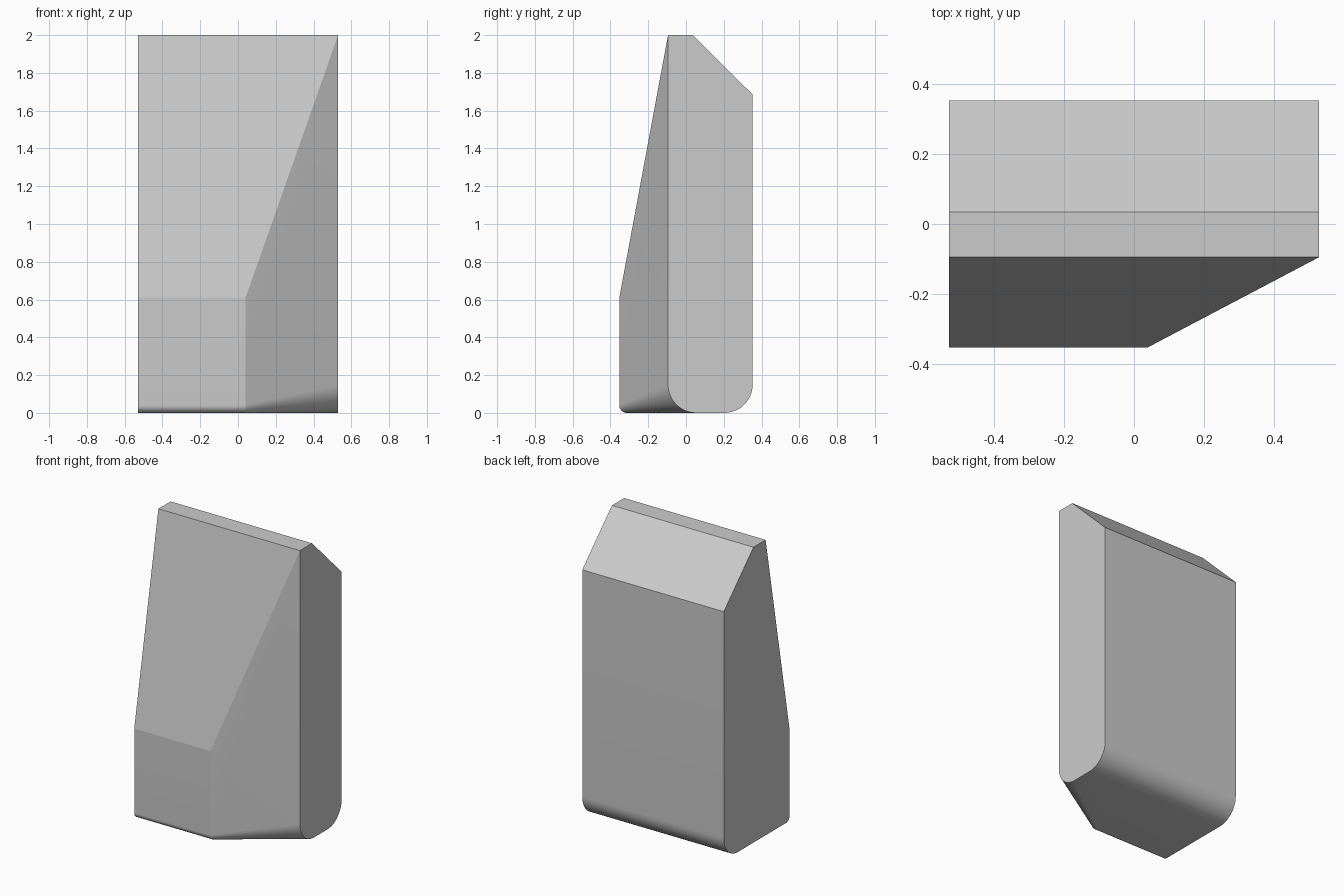
import bpy, bmesh, math

cube = bpy.data.objects.get("Cube")
if cube:
    bpy.data.objects.remove(cube, do_unlink=True)

HALF_W, TOP, SPINE, BACK, FRONT = 0.53, 2.0, -0.095, 0.353, -0.353
BACK_R, SMALL_R, STEPS = 0.15, 0.04, 12

grey = bpy.data.materials.new("light_grey")
grey.use_nodes = True
colour = (0.6, 0.6, 0.6, 1)
grey.diffuse_color = colour
grey.node_tree.nodes["Principled BSDF"].inputs["Base Color"].default_value = colour


def arc(cy, r, start):
    """Quarter circle in the yz plane, resting on the ground."""
    angles = [math.radians(start - 90 * i / STEPS) for i in range(STEPS + 1)]
    return [(cy + r * math.cos(a), r + r * math.sin(a)) for a in angles]


def section(front, radius, waist):
    """Side outline: top, back shoulder, rounded bottom corners, front waist."""
    return ([(SPINE, TOP), (0.035, TOP), (BACK, 1.685)]
            + arc(BACK - BACK_R, BACK_R, 0)
            + arc(front + radius, radius, -90)
            + [(front, waist)])


# Outlines across the width; the bulging front tapers away at the left end
stations = [(-HALF_W, section(FRONT, SMALL_R, 0.61)),
            (0.04, section(FRONT, SMALL_R, 0.61)),
            (HALF_W, section(SPINE, BACK_R, TOP))]

bm = bmesh.new()
rings = [[bm.verts.new((x, y, z)) for y, z in outline] for x, outline in stations]
for a, b in zip(rings, rings[1:]):
    for i in range(len(a)):
        j = (i + 1) % len(a)
        bm.faces.new((a[i], a[j], b[j], b[i]))
bm.faces.new(rings[0])
bm.faces.new(rings[-1])
bmesh.ops.remove_doubles(bm, verts=bm.verts[:], dist=0.0001)
bmesh.ops.recalc_face_normals(bm, faces=bm.faces[:])

mesh = bpy.data.meshes.new("wedge_block")
bm.to_mesh(mesh)
bm.free()
mesh.materials.append(grey)
block = bpy.data.objects.new("wedge_block", mesh)
bpy.context.collection.objects.link(block)

# Smooth the rounded corners, keep the flat planes crisp
bpy.ops.object.select_all(action="DESELECT")
block.select_set(True)
bpy.context.view_layer.objects.active = block
bpy.ops.object.shade_smooth_by_angle(angle=math.radians(9))
